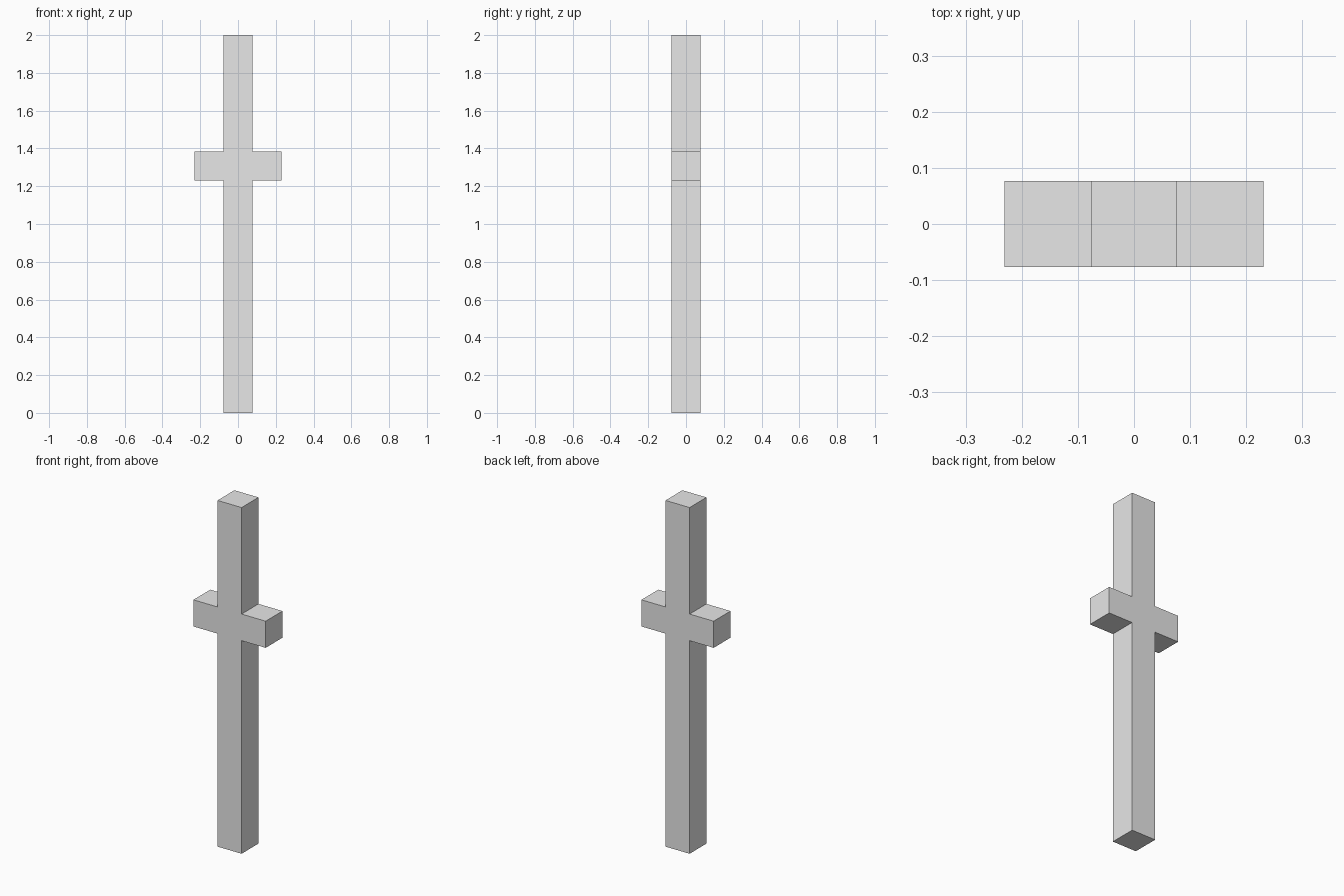
import bpy
import bmesh

cube = bpy.data.objects.get("Cube")
if cube:
    bpy.data.objects.remove(cube, do_unlink=True)

UNIT = 2 / 13          # thickness of the square bar
HALF = UNIT / 2
ARM_BOTTOM = 8 * UNIT  # underside of the crossbar

# Single plain grey
grey = bpy.data.materials.new("light grey")
grey.use_nodes = True
colour = (0.8, 0.8, 0.8, 1)
grey.diffuse_color = colour
grey.node_tree.nodes["Principled BSDF"].inputs["Base Color"].default_value = colour

# Cross outline: right half, mirrored for the left half
right_side = [(HALF, 0), (HALF, ARM_BOTTOM), (3 * HALF, ARM_BOTTOM),
              (3 * HALF, ARM_BOTTOM + UNIT), (HALF, ARM_BOTTOM + UNIT), (HALF, 2)]
outline = right_side + [(-x, z) for x, z in reversed(right_side)]

# Extrude the outline from front to back
bm = bmesh.new()
front = bm.faces.new([bm.verts.new((x, -HALF, z)) for x, z in outline])
extruded = bmesh.ops.extrude_face_region(bm, geom=[front], use_keep_orig=True)
back_verts = [v for v in extruded["geom"] if isinstance(v, bmesh.types.BMVert)]
bmesh.ops.translate(bm, verts=back_verts, vec=(0, UNIT, 0))
bmesh.ops.recalc_face_normals(bm, faces=bm.faces)

mesh = bpy.data.meshes.new("post_with_crossbar")
bm.to_mesh(mesh)
bm.free()
mesh.materials.append(grey)
post = bpy.data.objects.new("post_with_crossbar", mesh)
bpy.context.collection.objects.link(post)
